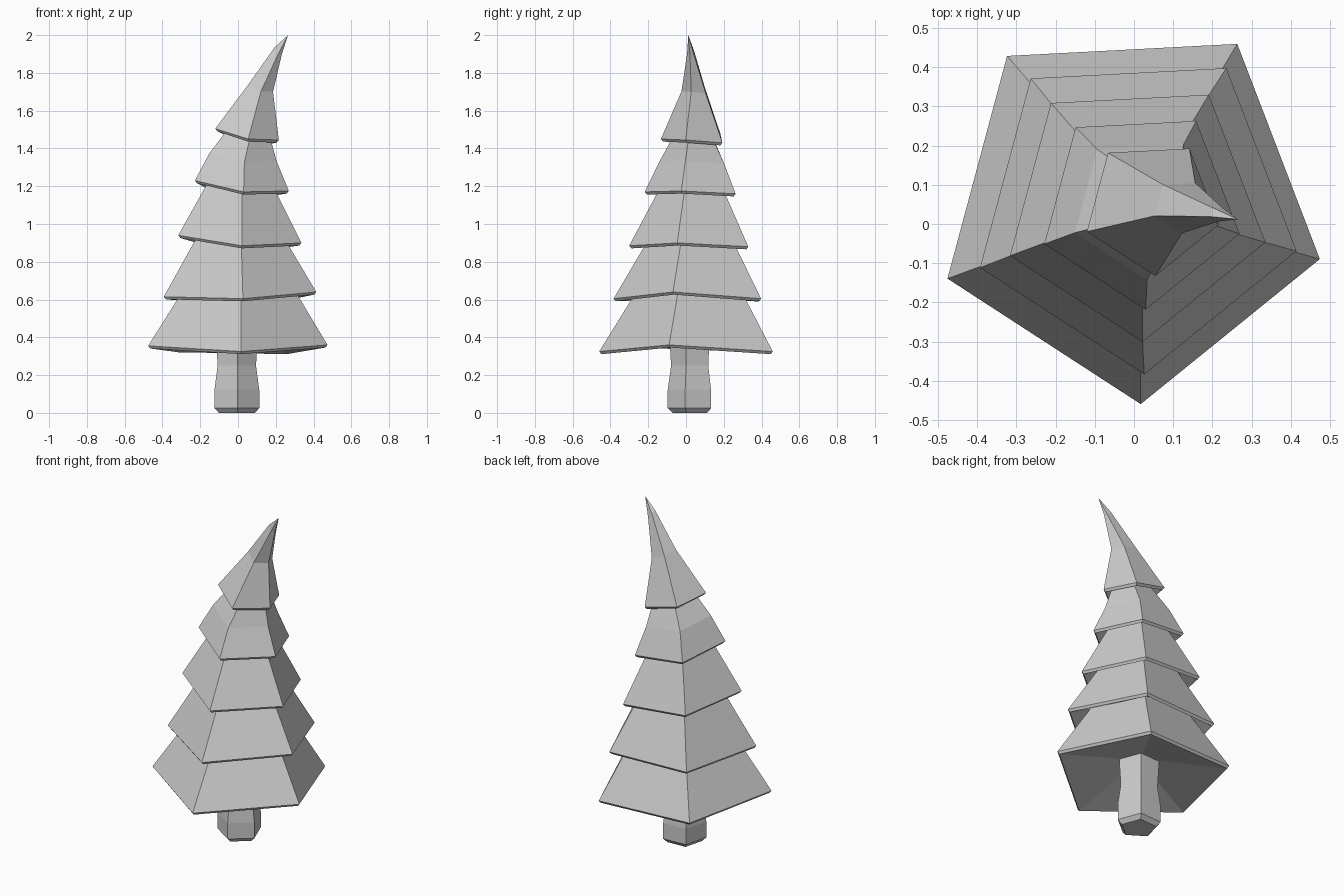
import bpy
import bmesh
import math

SIDES = 5
START = math.radians(-15)


def remove_default_cube():
    cube = bpy.data.objects.get("Cube")
    if cube:
        bpy.data.objects.remove(cube, do_unlink=True)


def make_material(name, colour):
    material = bpy.data.materials.new(name)
    material.use_nodes = True
    material.diffuse_color = colour
    material.node_tree.nodes["Principled BSDF"].inputs["Base Color"].default_value = colour
    return material


def add_ring(bm, centre, radius, heights):
    """Five-sided ring with a separate height for every corner."""
    ring = []
    for i, height in enumerate(heights):
        angle = START + i * math.tau / SIDES
        x = centre[0] + radius * math.cos(angle)
        y = centre[1] + radius * math.sin(angle)
        ring.append(bm.verts.new((x, y, height)))
    return ring


def bridge(bm, lower, upper):
    for i in range(SIDES):
        j = (i + 1) % SIDES
        bm.faces.new((lower[i], lower[j], upper[j], upper[i]))


def finish(bm, name, material):
    bmesh.ops.recalc_face_normals(bm, faces=bm.faces[:])
    mesh = bpy.data.meshes.new(name)
    bm.to_mesh(mesh)
    bm.free()
    mesh.materials.append(material)
    obj = bpy.data.objects.new(name, mesh)
    bpy.context.collection.objects.link(obj)
    return obj


def build_trunk(material):
    bm = bmesh.new()
    centre = (-0.008, 0.028)
    profile = [(0.1, 0), (0.125, 0.025), (0.125, 0.12), (0.107, 0.25), (0.118, 0.44)]
    rings = [add_ring(bm, centre, r, [z] * SIDES) for r, z in profile]
    for lower, upper in zip(rings, rings[1:]):
        bridge(bm, lower, upper)
    bm.faces.new(rings[0])
    bm.faces.new(rings[-1])
    finish(bm, "trunk", material)


def build_tier(name, material, centre, radius, heights, inner, upper_rings, tip=None):
    """Skirt of branches: hollow underside, thin lip, sloping top."""
    bm = bmesh.new()
    middle = sum(heights) / SIDES
    rings = [
        add_ring(bm, centre, inner, [middle + 0.07] * SIDES),
        add_ring(bm, centre, radius - 0.012, [z - 0.014 for z in heights]),
        add_ring(bm, centre, radius, heights),
    ]
    # Upper rings keep part of the tilt of the rim
    for ring_centre, ring_radius, z, tilt in upper_rings:
        levels = [z + tilt * (h - middle) for h in heights]
        rings.append(add_ring(bm, ring_centre, ring_radius, levels))
    for lower, upper in zip(rings, rings[1:]):
        bridge(bm, lower, upper)
    bm.faces.new(rings[0])
    if tip:
        point = bm.verts.new(tip)
        for i in range(SIDES):
            bm.faces.new((rings[-1][i], rings[-1][(i + 1) % SIDES], point))
    else:
        bm.faces.new(rings[-1])
    finish(bm, name, material)


remove_default_cube()
grey = make_material("pale grey", (0.6, 0.6, 0.6, 1))
build_trunk(grey)

# Corner heights run right, back right, back left, left, front
build_tier("bottom_branches", grey, (-0.009, 0.04), 0.5,
           [0.36, 0.325, 0.335, 0.355, 0.325], 0.11,
           [((0, 0.04), 0.285, 0.68, 0.5)])
build_tier("lower_branches", grey, (0.004, 0.041), 0.425,
           [0.64, 0.605, 0.605, 0.615, 0.605], 0.27,
           [((0.004, 0.042), 0.22, 0.96, 0.5)])
build_tier("middle_branches", grey, (0.004, 0.042), 0.343,
           [0.9, 0.88, 0.91, 0.94, 0.885], 0.2,
           [((0.012, 0.043), 0.155, 1.25, 0.5)])
build_tier("upper_branches", grey, (0.016, 0.043), 0.262,
           [1.175, 1.16, 1.19, 1.23, 1.17], 0.14,
           [((0.024, 0.045), 0.187, 1.34, 0.8), ((0.065, 0.045), 0.1, 1.5, 0.8)])
build_tier("bent_top", grey, (0.045, 0.044), 0.177,
           [1.445, 1.43, 1.48, 1.505, 1.45], 0.09,
           [((0.118, 0.046), 0.07, 1.71, 0.6), ((0.213, 0.026), 0.02, 1.91, 0.6)],
           tip=(0.265, 0.012, 2))
